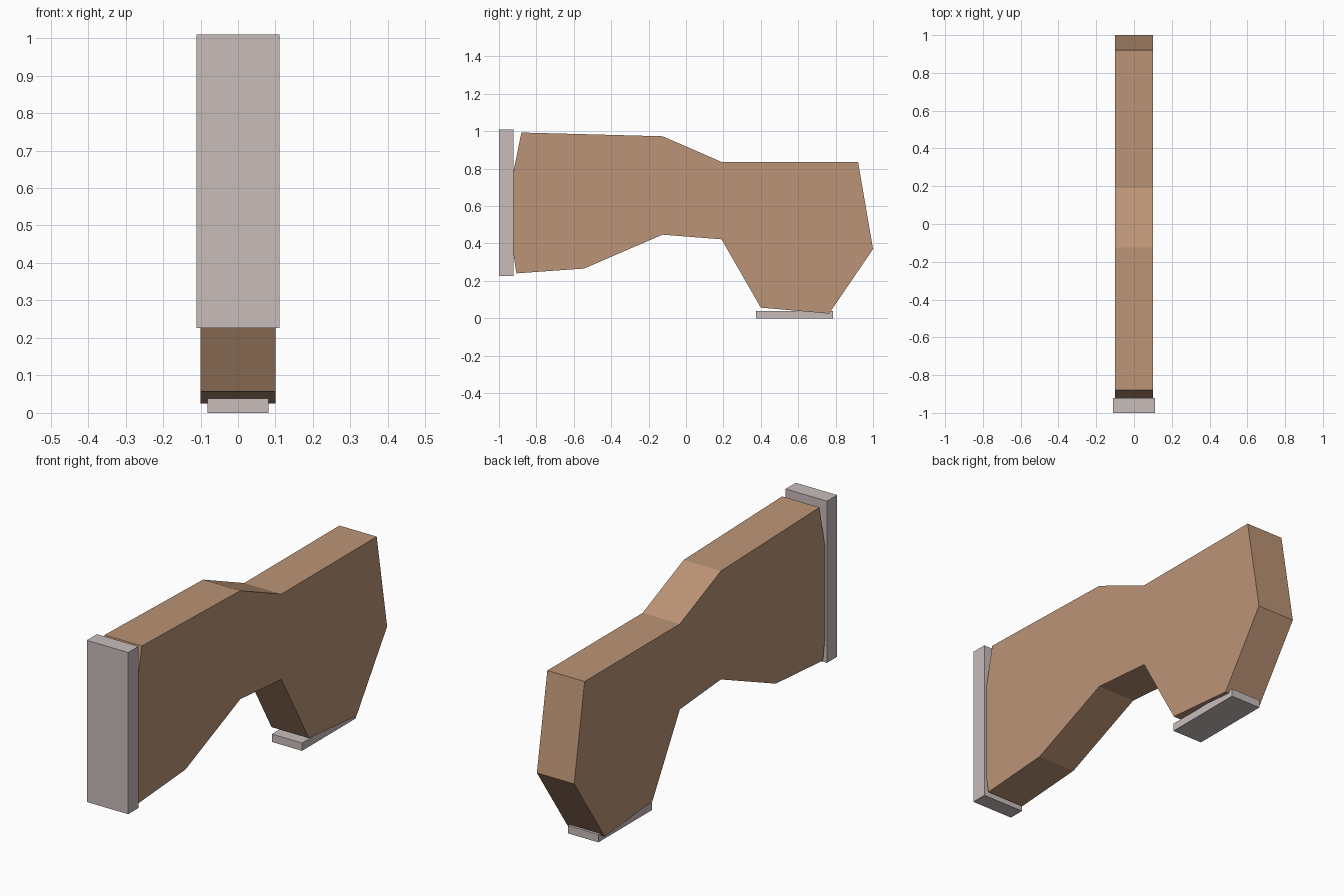
import bpy, bmesh

if "Cube" in bpy.data.objects:
    bpy.data.objects.remove(bpy.data.objects["Cube"])


def material(name, rgb):
    m = bpy.data.materials.new(name)
    m.diffuse_color = (*rgb, 1)
    m.use_nodes = True
    m.node_tree.nodes["Principled BSDF"].inputs["Base Color"].default_value = m.diffuse_color
    return m


wood = material("tan_wood", (0.50, 0.295, 0.18))
plate = material("pale_grey", (0.58, 0.51, 0.50))


def extrude_profile(name, points, half_width, mat):
    """Extrude a side outline of (y, z) points along x, centred on x = 0."""
    bm = bmesh.new()
    face = bm.faces.new([bm.verts.new((-half_width, y, z)) for y, z in points])
    new = bmesh.ops.extrude_face_region(bm, geom=[face])["geom"]
    moved = [g for g in new if isinstance(g, bmesh.types.BMVert)]
    bmesh.ops.translate(bm, verts=moved, vec=(2 * half_width, 0, 0))
    bmesh.ops.recalc_face_normals(bm, faces=bm.faces)
    mesh = bpy.data.meshes.new(name)
    bm.to_mesh(mesh)
    bm.free()
    mesh.materials.append(mat)
    obj = bpy.data.objects.new(name, mesh)
    bpy.context.collection.objects.link(obj)
    return obj


def box(name, y0, y1, z0, z1, half_width, mat):
    return extrude_profile(name, [(y0, z0), (y1, z0), (y1, z1), (y0, z1)], half_width, mat)


# Stock body: butt end, narrow wrist, drop at the rear
outline = [(-0.88, 0.993), (-0.125, 0.973), (0.19, 0.836), (0.92, 0.836),
           (1.0, 0.37), (0.765, 0.025), (0.40, 0.057), (0.19, 0.422),
           (-0.125, 0.447), (-0.545, 0.266), (-0.907, 0.24),
           (-0.945, 0.49), (-0.95, 0.65)]
extrude_profile("stock_body", outline, 0.10, wood)

# Flat end plate and the small pad underneath
box("end_plate", -1.0, -0.922, 0.226, 1.01, 0.111, plate)
box("bottom_pad", 0.375, 0.787, 0.0, 0.038, 0.081, plate)
